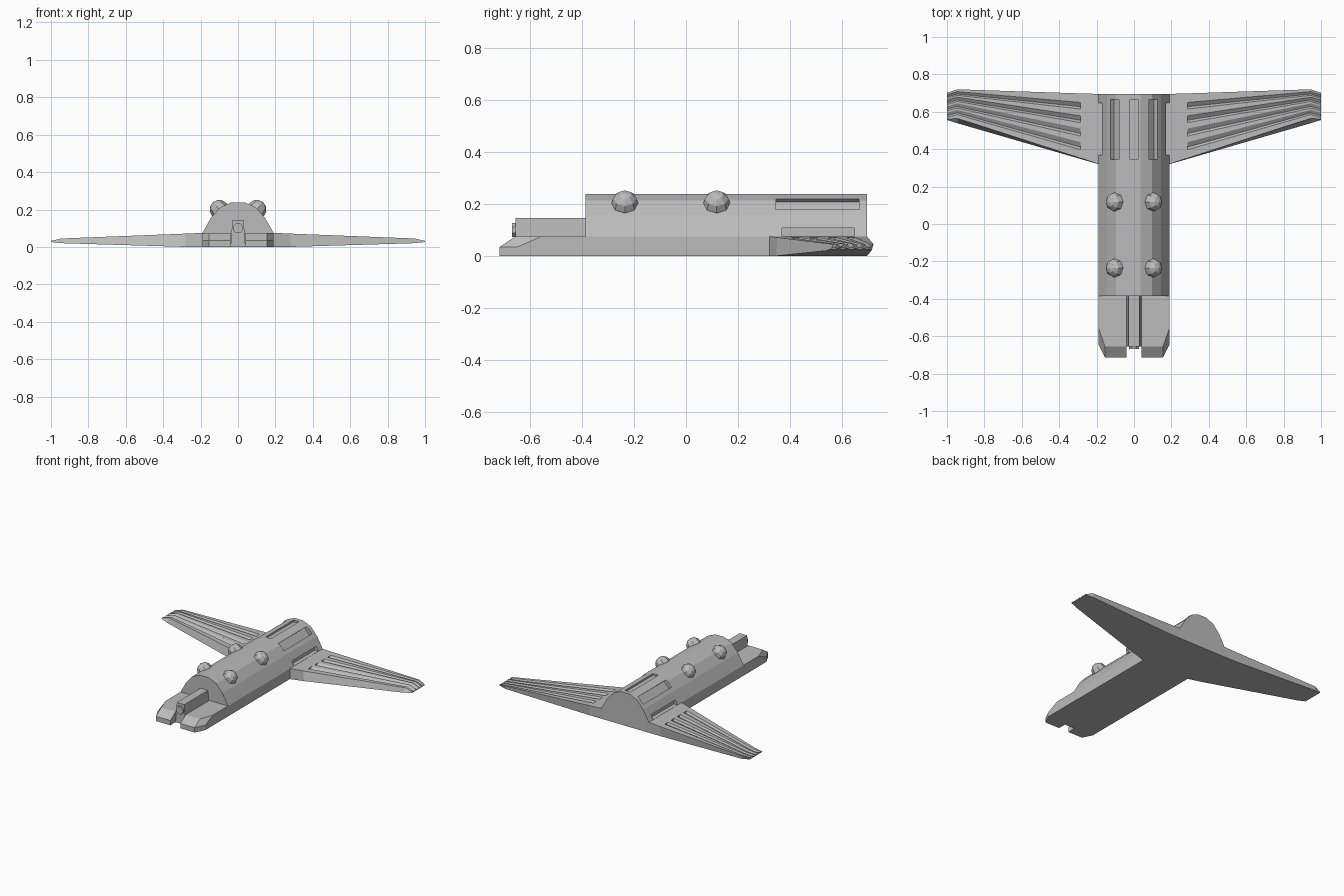
import bpy, bmesh, math
from mathutils import Vector

if "Cube" in bpy.data.objects:
    bpy.data.objects.remove(bpy.data.objects["Cube"])

grey = bpy.data.materials.new("plain grey")
grey.diffuse_color = (0.5, 0.5, 0.5, 1)
grey.use_nodes = True
grey.node_tree.nodes["Principled BSDF"].inputs["Base Color"].default_value = grey.diffuse_color


def loft(name, rings):
    """Skin a list of equal-length point rings and cap both ends."""
    bm = bmesh.new()
    rows = [[bm.verts.new(p) for p in ring] for ring in rings]
    n = len(rows[0])
    for a, b in zip(rows, rows[1:]):
        for i in range(n):
            j = (i + 1) % n
            bm.faces.new((a[i], a[j], b[j], b[i]))
    bm.faces.new(rows[0])
    bm.faces.new(rows[-1])
    bmesh.ops.recalc_face_normals(bm, faces=bm.faces)
    me = bpy.data.meshes.new(name)
    bm.to_mesh(me)
    bm.free()
    me.materials.append(grey)
    ob = bpy.data.objects.new(name, me)
    bpy.context.collection.objects.link(ob)
    return ob


def along_y(name, profile, y0, y1):
    return loft(name, [[(x, y, z) for x, z in profile] for y in (y0, y1)])


def cut(target, cutter):
    bpy.context.view_layer.objects.active = target
    m = target.modifiers.new("cut", 'BOOLEAN')
    m.operation, m.solver, m.object = 'DIFFERENCE', 'EXACT', cutter
    bpy.ops.object.modifier_apply(modifier=m.name)
    bpy.data.objects.remove(cutter)


# Fuselage: faceted arch extruded along its length
half = [(.19, 0), (.19, .075), (.145, .155), (.095, .212), (.035, .238)]
body = along_y("fuselage", half + [(-x, z) for x, z in reversed(half)], -.385, .695)

# Long recessed vents in the rear of the fuselage
cut(body, along_y("top_vent_cutter",
                  [(-.022, .225), (.022, .225), (.022, .3), (-.022, .3)], .345, .665))
for s in (1, -1):
    mid, nrm, tan = Vector((.105, .2)), Vector((.75, .66)), Vector((.66, -.75))
    prof = [mid + tan * t + nrm * d for t, d in
            ((-.03, -.025), (.03, -.025), (.03, .05), (-.03, .05))]
    cut(body, along_y("side_vent_cutter", [(s * p.x, p.y) for p in prof], .345, .665))
    cut(body, along_y("low_vent_cutter",
                      [(s * .16, .076), (s * .22, .076), (s * .22, .107), (s * .16, .107)],
                      .368, .647))

# Nose block between the prongs, with a round muzzle
along_y("nose_block", [(-.04, 0), (.04, 0), (.03, .145), (-.03, .145)], -.655, -.38)
ring = [(.029 * math.cos(a), .1 + .029 * math.sin(a))
        for a in (math.tau * (i + .5) / 8 for i in range(8))]
along_y("nose_muzzle", ring, -.668, -.6)

low = [(.04, -.38), (.19, -.38), (.19, -.645), (.155, -.715), (.04, -.715)]
high = [(.04, -.38), (.19, -.38), (.19, -.555), (.155, -.655), (.04, -.655)]

# Wing sections: x, front bottom y, front top y, rear top y, rear bottom y, z low, z high
sections = [(.17, .314, .314, .695, .695, 0, .076),
            (.28, .346, .35, .698, .695, 0, .071),
            (.945, .539, .565, .72, .712, .02, .045),
            (1.0, .556, .56, .702, .70, .026, .032)]
# Groove edges (y low, y high) at the root, near the tip and at the tip
grooves = [((.397, .437), (.585, .61), (.568, .592)),
           ((.470, .510), (.62, .645), (.602, .626)),
           ((.542, .578), (.655, .678), (.636, .659)),
           ((.615, .650), (.688, .708), (.669, .688))]

for s, side in ((1, "right"), (-1, "left")):
    # Chamfered nose prong
    loft(side + "_nose_prong", [[(s * x, y, z) for x, y in o]
                                for o, z in ((low, 0), (low, .035), (high, .075))])

    # Tapered wing
    wing = loft(side + "_wing", [[(s * x, a, z0), (s * x, b, z1), (s * x, c, z1), (s * x, d, z0)]
                                 for x, a, b, c, d, z0, z1 in sections])
    # Fan of grooves, deepening toward the tip
    for g in grooves:
        rings = []
        for (y0, y1), x, z, depth in zip(g, (.285, .945, 1.01), (.0708, .045, .0296),
                                         (.012, .015, .002)):
            q = y0 + .35 * (y1 - y0)
            rings.append([(s * x, y0, z), (s * x, q, z - depth), (s * x, y1, z),
                          (s * x, y1, z + .06), (s * x, y0, z + .06)])
        cut(wing, loft("groove_cutter", rings))

    # Faceted domes on the fuselage shoulders
    for y in (-.235, .118):
        bpy.ops.mesh.primitive_uv_sphere_add(segments=8, ring_count=6, radius=.052,
                                             location=(s * .1, y, .2),
                                             rotation=(0, s * math.radians(40), 0))
        dome = bpy.context.object
        dome.name = side + "_dome"
        dome.data.materials.append(grey)
